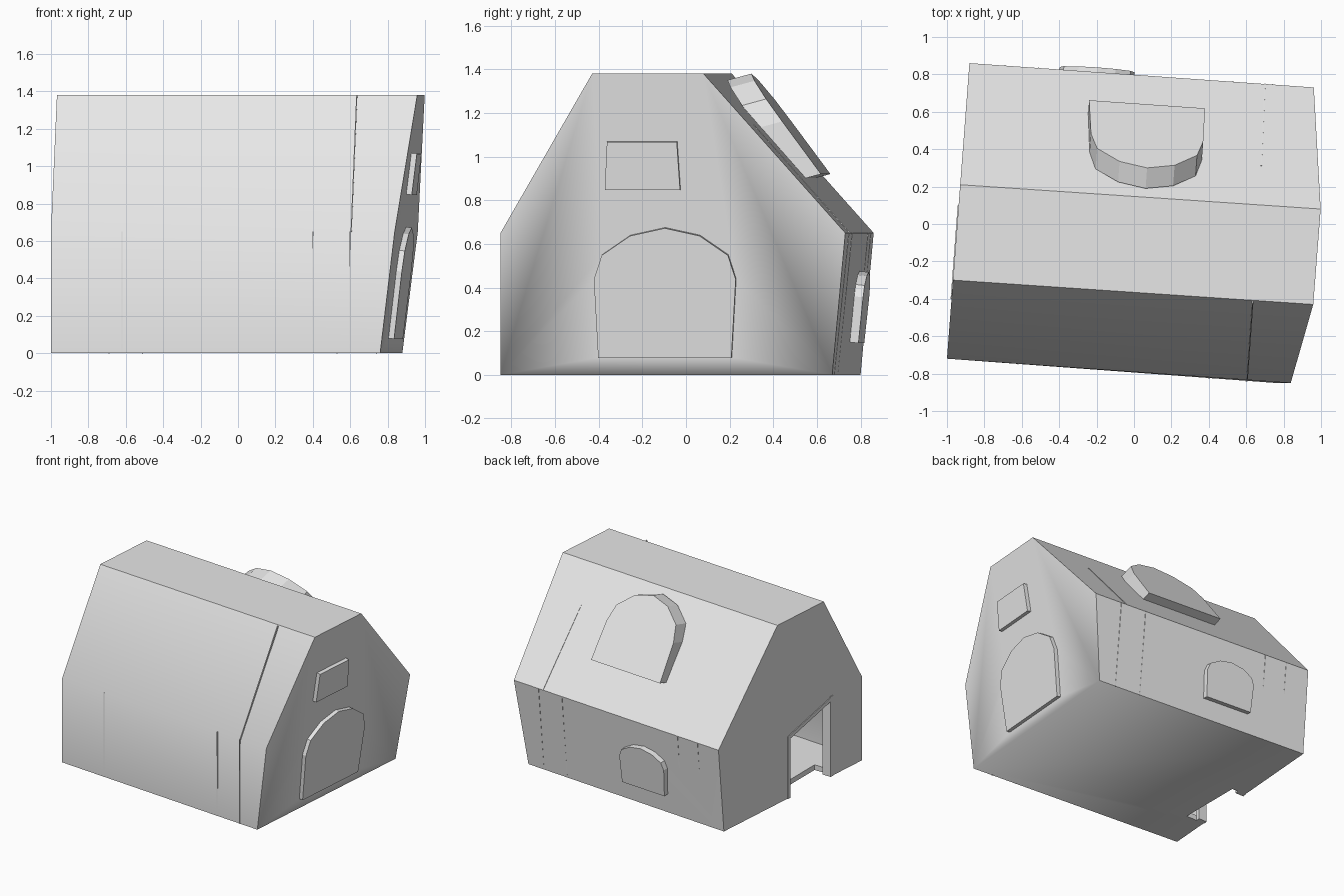
import bpy, bmesh, math
from mathutils import Vector

cube = bpy.data.objects.get("Cube")
if cube:
    bpy.data.objects.remove(cube, do_unlink=True)

GREY = (0.8, 0.8, 0.8, 1.0)
mat = bpy.data.materials.new("plain_grey")
mat.use_nodes = True
mat.diffuse_color = GREY
bsdf = next(n for n in mat.node_tree.nodes if n.type == 'BSDF_PRINCIPLED')
bsdf.inputs["Base Color"].default_value = GREY


def loft(name, ring_a, ring_b, hidden=False):
    """Closed solid between two matching rings of points."""
    bm = bmesh.new()
    a = [bm.verts.new(p) for p in ring_a]
    b = [bm.verts.new(p) for p in ring_b]
    bm.faces.new(a)
    bm.faces.new(b[::-1])
    n = len(a)
    for i in range(n):
        j = (i + 1) % n
        bm.faces.new((a[j], a[i], b[i], b[j]))
    bmesh.ops.recalc_face_normals(bm, faces=bm.faces)
    me = bpy.data.meshes.new(name)
    bm.to_mesh(me)
    bm.free()
    me.materials.append(mat)
    ob = bpy.data.objects.new(name, me)
    bpy.context.collection.objects.link(ob)
    ob.hide_render = hidden
    ob.hide_viewport = False
    return ob


def prism(name, pts, vec, hidden=False):
    pts = [Vector(p) for p in pts]
    return loft(name, pts, [p + Vector(vec) for p in pts], hidden)


def arch(base, shoulder, spring, top):
    """Flat-bottomed faceted arch outline, centred on u = 0."""
    rise = top - spring
    half = [(base, 0), (shoulder, spring), (shoulder * 0.89, spring + rise * 0.47),
            (shoulder * 0.49, spring + rise * 0.85)]
    return half + [(0, top)] + [(-u, v) for u, v in reversed(half)]


# Wall planes of the leaning house
def end_x(y, z):
    return 0.76 + 0.078 * (y + 0.85) + 0.12 * z


def far_x(y):
    return -1 + 0.076 * (y + 0.72)


def front_y(x):
    return -0.72 - 0.074 * (x + 1)


def back_y(x, z):
    return 0.729 - 0.07 * x + 0.105 * z


# House shell: gambrel-like section lofted between the two ends
section = [(-0.85, 0), (-0.85, 0.65), (-0.43, 1.38), (0.08, 1.38), (0.73, 0.65), (0.67, 0)]
near = [Vector((end_x(y, z), y, z)) for y, z in section]
far = [Vector((far_x(y + 0.13), y + 0.13, z)) for y, z in section]
house = loft("house_shell", far, near)


def shrink(p):
    return Vector((p.x * 0.955, p.y * 0.945, 0.04 + p.z * 0.94))


cutters = [loft("room_cutter", map(shrink, far), map(shrink, near), True)]

# Doorway through the far end and its floor
opening = [(-0.40, 0.62), (0.10, 0.48)]
door_ring = [(-0.40, -0.1), *opening, (0.10, -0.1)]
cutters.append(prism("doorway_cutter", [(-1.2, y, z) for y, z in door_ring], (0.38, 0, 0), True))

# Raised panels on the near end
end_normal = Vector((1, -0.078, -0.12)).normalized()


def end_panel(name, outline):
    pts = [Vector((end_x(y, z), y, z)) - end_normal * 0.02 for y, z in outline]
    return prism(name, pts, end_normal * 0.05)


panels = [
    end_panel("end_door", [(u - 0.095, v + 0.08) for u, v in arch(0.305, 0.325, 0.36, 0.595)]),
    end_panel("end_window", [(-0.37, 0.85), (-0.36, 1.07), (-0.04, 1.07), (-0.025, 0.85)]),
]

# Arched window on the back wall
back_normal = Vector((0.07, 1, -0.105)).normalized()
ring = [(u - 0.2, v + 0.15) for u, v in arch(0.19, 0.2, 0.21, 0.325)]
panels.append(prism("back_window",
                    [Vector((x, back_y(x, z), z)) - back_normal * 0.02 for x, z in ring],
                    back_normal * 0.065))

# Arched roof hatch, tilted a little steeper than the roof
u_axis, v_axis = Vector((1, -0.07, 0)), Vector((0, -0.34, 0.46)).normalized()
hatch_base = Vector((0.07, 0.64, 0.92))
prism("roof_hatch",
      [hatch_base + u_axis * u + v_axis * v for u, v in arch(0.31, 0.3, 0.3, 0.572)],
      (-0.008, -0.11, -0.03))

# Cut the shell and apply
for c in cutters + panels:
    mod = house.modifiers.new(c.name, 'BOOLEAN')
    mod.operation = 'DIFFERENCE'
    mod.solver = 'EXACT'
    mod.object = c
bpy.context.view_layer.update()
deps = bpy.context.evaluated_depsgraph_get()
cut_mesh = bpy.data.meshes.new_from_object(house.evaluated_get(deps))
house.modifiers.clear()
house.data = cut_mesh
for c in cutters:
    bpy.data.objects.remove(c, do_unlink=True)

# Soft front eave and soft join of floor to near end; all else crisp
bm = bmesh.new()
bm.from_mesh(cut_mesh)
bm.normal_update()
for f in bm.faces:
    f.smooth = True
    f.material_index = 0
for e in bm.edges:
    if len(e.link_faces) != 2:
        continue
    normals = [f.normal for f in e.link_faces]
    floor_join = any(n.z < -0.9 for n in normals) and any(n.x > 0.9 for n in normals)
    low = all(v.co.z < 0.01 for v in e.verts)
    e.smooth = (floor_join and low) or e.calc_face_angle(0) < math.radians(32)
bm.to_mesh(cut_mesh)
bm.free()

# Slim frame lining the doorway
def bar(name, a, b, side):
    pts = [a, b, (b[0] + side[0], b[1] + side[1]), (a[0] + side[0], a[1] + side[1])]
    prism(name, [(far_x(y) - 0.005, y, z) for y, z in pts], (0.07, 0, 0))


bar("door_jamb_front", (-0.40, 0), opening[0], (0.03, 0))
bar("door_jamb_back", (0.10, 0), opening[1], (-0.03, 0))
bar("door_lintel", *opening, (0, -0.03))


# Hairline ribs showing through the walls
def rib(name, a, b, out):
    a, b, out = Vector(a), Vector(b), Vector(out).normalized()
    w = Vector((0.003, 0, 0))
    prism(name, [p - out * 0.01 for p in (a - w, a + w, b + w, b - w)], out * 0.014)


for i, (x, top) in enumerate([(-0.62, 0.65), (0.4, 0.65), (0.6, 0.65)]):
    rib(f"front_rib_{i}", (x, front_y(x), 0), (x, front_y(x), top), (0, -1, 0))
rib("front_roof_rib", (0.605, front_y(0.605), 0.65), (0.635, front_y(0.635) + 0.42, 1.38),
    (0, -0.73, 0.42))
for i, x in enumerate([0.74, 0.53, -0.51, -0.69]):
    rib(f"back_rib_{i}", (x, back_y(x, 0), 0), (x, back_y(x, 0.65), 0.65), (0, 1, -0.1))
rib("back_roof_rib", (0.7, back_y(0.7, 0.65), 0.65), (0.68, back_y(0.68, 0.65) - 0.44, 1.144),
    (0, 0.73, 0.65))
